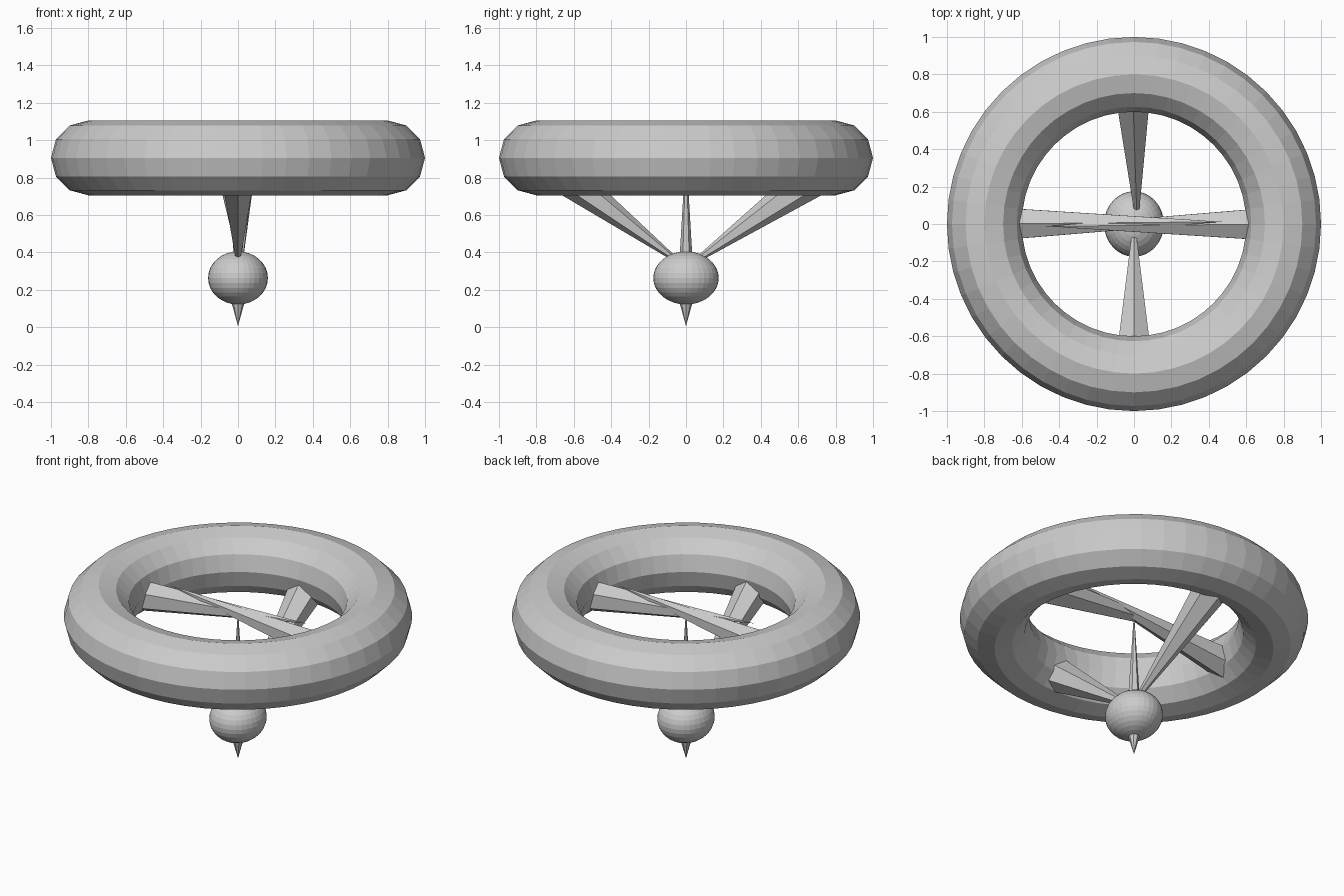
import bpy, bmesh
from mathutils import Vector, Matrix

if "Cube" in bpy.data.objects:
    bpy.data.objects.remove(bpy.data.objects["Cube"])


def spike(name, base, tip, radius, sides=6):
    """Pointed cone from base to tip, with one ridge facing up."""
    base, tip = Vector(base), Vector(tip)
    axis = tip - base
    z = axis.normalized()
    ref = Vector((0, 0, 1)) if abs(z.z) < 0.95 else Vector((0, 1, 0))
    x = ref.cross(z).normalized()
    y = z.cross(x)
    rot = Matrix((x, y, z)).transposed().to_4x4()
    bm = bmesh.new()
    bmesh.ops.create_cone(bm, cap_ends=True, segments=sides, radius1=radius,
                          radius2=0, depth=axis.length)
    # make sure a corner lies on the local +Y axis
    if not any(abs(v.co.x) < 1e-4 and v.co.y > 1e-4 for v in bm.verts):
        bmesh.ops.rotate(bm, verts=bm.verts, matrix=Matrix.Rotation(1.5707963, 3, 'Z'))
    bm.transform(Matrix.Translation((base + tip) / 2) @ rot)
    mesh = bpy.data.meshes.new(name)
    bm.to_mesh(mesh)
    bm.free()
    obj = bpy.data.objects.new(name, mesh)
    bpy.context.collection.objects.link(obj)
    return obj


# Ring
bpy.ops.mesh.primitive_torus_add(major_segments=48, minor_segments=12,
                                 major_radius=0.8, minor_radius=0.2,
                                 location=(0, 0, 0.905))
bpy.context.object.name = "ring"

# Hub ball
bpy.ops.mesh.primitive_uv_sphere_add(segments=32, ring_count=16, radius=1,
                                     location=(0, 0, 0.263))
hub = bpy.context.object
hub.name = "hub"
hub.scale = (0.16, 0.175, 0.142)

# Spokes from ring down to hub
spike("back_spoke", (-0.01, 0.8, 0.88), (0.018, -0.04, 0.29), 0.118)
spike("front_spoke", (0, -0.8, 0.92), (0, 0.04, 0.29), 0.116)

# Crossing spokes inside the ring, rising slightly to the middle
for s, name in ((-1, "left_spoke"), (1, "right_spoke")):
    spike(name, (s * 0.8, 0, 0.845), (-s * 0.47, -s * 0.012, 0.98), 0.107)

# Pointed foot and centre spindle
spike("foot_point", (0, 0, 0.26), (0, 0, 0.005), 0.07, 8)
spike("spindle", (0, 0, 0.26), (0, 0, 0.95), 0.041)
